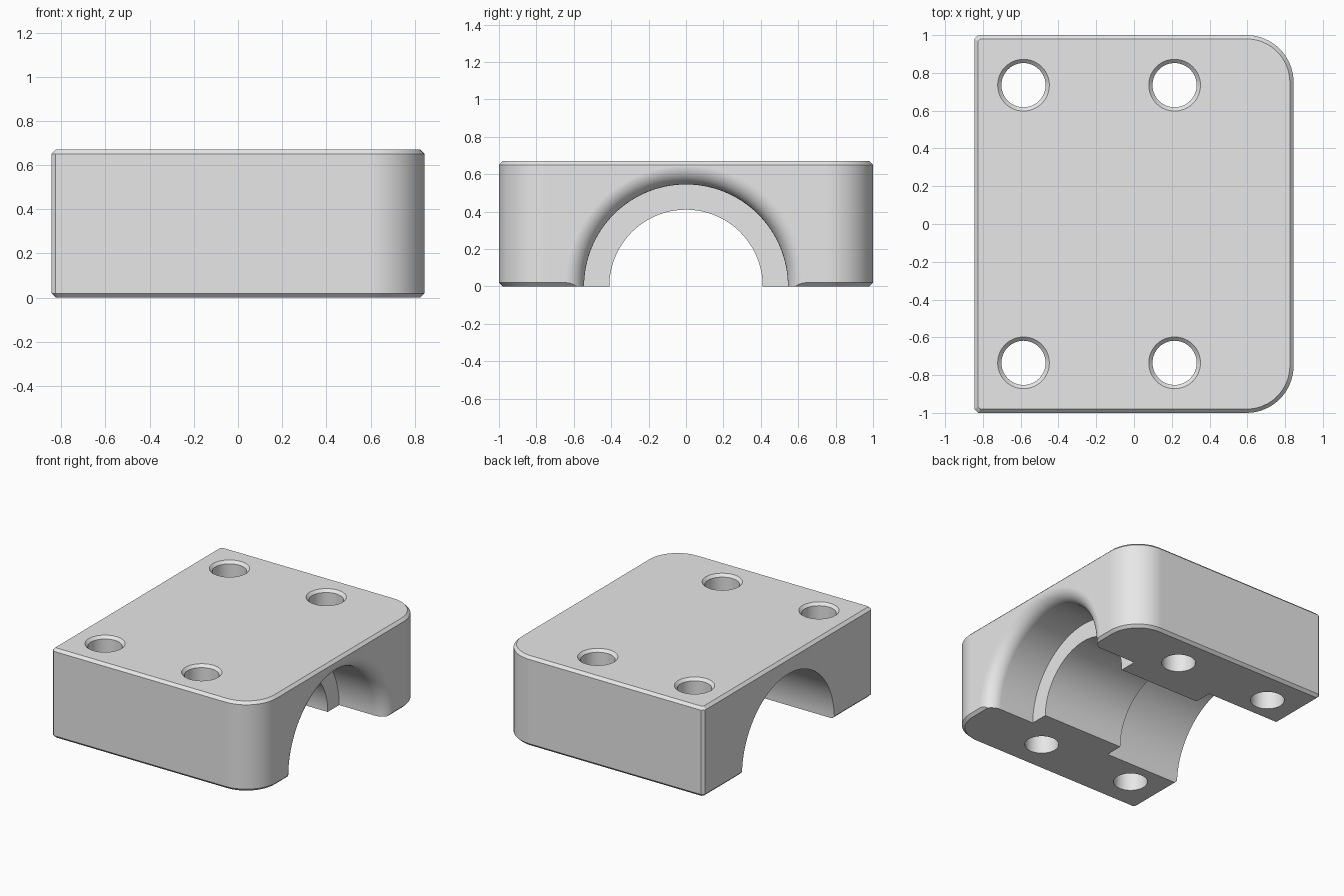
import bpy
import bmesh
from math import sin, cos, pi, radians

if "Cube" in bpy.data.objects:
    bpy.data.objects.remove(bpy.data.objects["Cube"], do_unlink=True)

HX, HY, H = 0.845, 1.0, 0.67      # half length, half width, height
CH, CORNER = 0.02, 0.25           # edge chamfer, big corner radius
BORE, NECK, LIP = 0.545, 0.41, 0.1

grey = bpy.data.materials.new("light grey")
grey.use_nodes = True
grey.diffuse_color = (0.8, 0.8, 0.8, 1)
grey.node_tree.nodes["Principled BSDF"].inputs["Base Color"].default_value = (0.8, 0.8, 0.8, 1)


def loft(name, rings):
    """Solid skinned through closed rings of points, capped at both ends."""
    bm = bmesh.new()
    loops = [[bm.verts.new(p) for p in ring] for ring in rings]
    n = len(loops[0])
    for a, b in zip(loops, loops[1:]):
        for i in range(n):
            j = (i + 1) % n
            bm.faces.new((a[i], a[j], b[j], b[i]))
    bm.faces.new(loops[0])
    bm.faces.new(loops[-1])
    bmesh.ops.recalc_face_normals(bm, faces=bm.faces)
    mesh = bpy.data.meshes.new(name)
    bm.to_mesh(mesh)
    bm.free()
    mesh.materials.append(grey)
    ob = bpy.data.objects.new(name, mesh)
    bpy.context.collection.objects.link(ob)
    return ob


def outline(z, inset):
    """Plan shape: bevelled corners at the left end, big rounds at the other."""
    x, y, r = HX - inset, HY - inset, CORNER - inset
    c = CH * 0.6 if inset else CH
    pts = [(-x, -y + c), (-x + c, -y)]
    for side, start in ((-1, -pi / 2), (1, 0)):
        for i in range(17):
            a = start + i * pi / 32
            pts.append((HX - CORNER + r * cos(a), side * (HY - CORNER) + r * sin(a)))
    pts += [(-x + c, y), (-x, y - c)]
    return [(px, py, z) for px, py in pts]


def circle(radius, n, place):
    return [place(radius * cos(2 * pi * i / n), radius * sin(2 * pi * i / n)) for i in range(n)]


# Chamfered block
block = loft("clamp_block", [outline(0, CH), outline(CH, 0),
                             outline(H - CH, 0), outline(H, CH)])

# Stepped bore along x with a rounded mouth at the right end
profile = [(-1, BORE), (-0.22, BORE), (-0.22, NECK), (0.455, NECK), (0.455, BORE)]
for i in range(11):
    a = i * pi / 20
    profile.append((HX - LIP + LIP * sin(a), BORE + LIP - LIP * cos(a)))
profile.append((1, BORE + LIP))
cutters = [loft("bore_cutter", [circle(r, 128, lambda u, v, x=x: (x, u, v))
                                for x, r in profile])]

# Countersunk bolt holes
for x in (-0.585, 0.215):
    for y in (-0.735, 0.735):
        rings = [(-0.1, 0.117), (H - CH, 0.117), (H, 0.137), (H + 0.1, 0.137)]
        cutters.append(loft("hole_cutter", [
            circle(r, 48, lambda u, v, z=z: (x + u, y + v, z)) for z, r in rings]))

bpy.context.view_layer.objects.active = block
block.select_set(True)
for cutter in cutters:
    mod = block.modifiers.new("cut", "BOOLEAN")
    mod.operation = "DIFFERENCE"
    mod.solver = "EXACT"
    mod.object = cutter
    bpy.ops.object.modifier_apply(modifier=mod.name)
    bpy.data.objects.remove(cutter, do_unlink=True)

# Smooth curved walls, crisp edges, flat planes
bpy.ops.object.shade_smooth_by_angle(angle=radians(30))
weighted = block.modifiers.new("weighted_normals", "WEIGHTED_NORMAL")
weighted.keep_sharp = True
